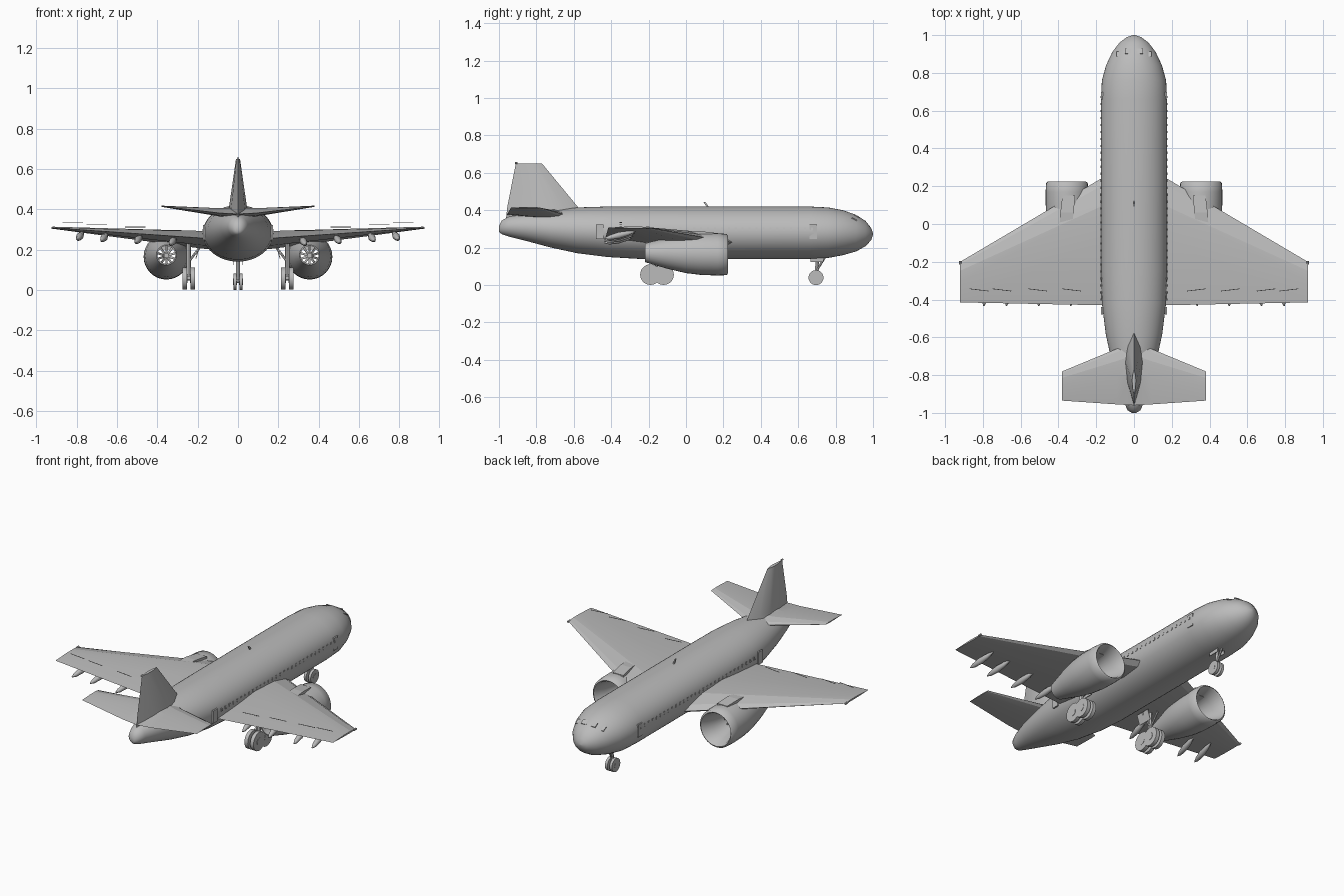
import bpy, bmesh, math
from mathutils import Vector, Matrix

if "Cube" in bpy.data.objects:
    bpy.data.objects.remove(bpy.data.objects["Cube"])

grey = bpy.data.materials.new("plain grey")
grey.use_nodes = True
COLOUR = (0.5, 0.5, 0.5, 1)
grey.diffuse_color = COLOUR
grey.node_tree.nodes["Principled BSDF"].inputs["Base Color"].default_value = COLOUR


def finish(name, bm, angle=30, mirror=False):
    """Turn a bmesh into a shaded, optionally mirrored object."""
    bmesh.ops.recalc_face_normals(bm, faces=bm.faces)
    me = bpy.data.meshes.new(name)
    bm.to_mesh(me)
    bm.free()
    me.materials.append(grey)
    ob = bpy.data.objects.new(name, me)
    bpy.context.collection.objects.link(ob)
    if mirror:
        ob.modifiers.new("mirror", "MIRROR")
    if angle:
        bpy.ops.object.select_all(action="DESELECT")
        ob.select_set(True)
        bpy.context.view_layer.objects.active = ob
        bpy.ops.object.shade_smooth_by_angle(angle=math.radians(angle))
    return ob


def loft(bm, rings, loop=False):
    """Skin a list of equally sized point rings; cap the ends unless looped."""
    rows = [[bm.verts.new(p) for p in r] for r in rings]
    pairs = list(zip(rows, rows[1:])) + ([(rows[-1], rows[0])] if loop else [])
    for a, b in pairs:
        for i in range(len(a)):
            j = (i + 1) % len(a)
            bm.faces.new((a[i], a[j], b[j], b[i]))
    if not loop:
        bm.faces.new(rows[0])
        bm.faces.new(rows[-1])


def oval(x, y, z, rx, rz, n=32):
    return [(x + rx * math.cos(t * math.tau / n), y, z + rz * math.sin(t * math.tau / n))
            for t in range(n)]


def rod(bm, a, b, r1, r2=None, n=12):
    a, b = Vector(a), Vector(b)
    d = b - a
    m = Matrix.Translation((a + b) / 2) @ d.to_track_quat("Z", "Y").to_matrix().to_4x4()
    bmesh.ops.create_cone(bm, cap_ends=True, segments=n, radius1=r1,
                          radius2=r1 if r2 is None else r2, depth=d.length, matrix=m)


def box(bm, centre, size, rot=0, axis="Z"):
    m = Matrix.Translation(centre) @ Matrix.Rotation(rot, 4, axis) @ Matrix.Diagonal((*size, 1))
    bmesh.ops.create_cube(bm, size=1, matrix=m)


# Fuselage: stations of y, half width, bottom and top
STATIONS = [(-1, .012, .285, .315), (-.985, .035, .272, .345), (-.95, .05, .26, .365),
            (-.85, .085, .235, .385), (-.72, .12, .2, .4), (-.58, .15, .17, .415),
            (-.42, .17, .15, .42), (-.25, .175, .14, .42), (.66, .175, .14, .42),
            (.76, .17, .145, .415), (.84, .148, .16, .4), (.91, .115, .18, .375),
            (.96, .077, .208, .343), (.99, .037, .24, .305), (1, .006, .268, .276)]
bm = bmesh.new()
loft(bm, [oval(0, y, (lo + hi) / 2, w, (hi - lo) / 2, 48) for y, w, lo, hi in STATIONS])
finish("fuselage", bm, 50)


def foil(x, lead, trail, z, thick, rise=0):
    """Faceted wing section from leading to trailing edge and back below."""
    c = lead - trail
    outline = [(0, 0), (.06, .3), (.22, .6), (.5, .62), (1, .02), (.6, -.3), (.25, -.4), (.06, -.25)]
    return [(x, lead - c * u, z + thick * v + rise * u) for u, v in outline]


# Wings and tailplane
bm = bmesh.new()
loft(bm, [foil(.08, .3, -.43, .225, .085, .025), foil(.175, .24, -.43, .23, .08, .025),
          foil(.92, -.2, -.415, .307, .01)])
finish("wing", bm, 10, True)
bm = bmesh.new()
loft(bm, [foil(.0, -.62, -.96, .375, .05), foil(.09, -.66, -.955, .38, .04),
          foil(.38, -.78, -.935, .414, .006)])
finish("tailplane", bm, 10, True)

# Fin
bm = bmesh.new()


def fin_ring(z, lead, trail, half):
    c = lead - trail
    side = [(.2, .7), (.42, 1), (.7, .75)]
    return ([(0, lead, z)] + [(half * w, lead - c * u, z) for u, w in side] + [(0, trail, z)]
            + [(-half * w, lead - c * u, z) for u, w in reversed(side)])


loft(bm, [fin_ring(.33, -.52, -.965, .056), fin_ring(.42, -.58, -.955, .043),
          fin_ring(.65, -.77, -.91, .01)])
finish("fin", bm, 15)

# Engine nacelle: closed lathe of outer skin and inner duct
EX, EZ = .355, .163
SKIN = [(.225, .1), (.217, .11), (.17, .113), (.08, .112), (0, .104), (-.1, .083), (-.22, .05),
        (-.22, .044), (-.05, .052), (.07, .056), (.15, .078), (.217, .093)]
bm = bmesh.new()
loft(bm, [oval(EX, y, EZ + .01 * (.22 - y) / .44, r, r) for y, r in SKIN], True)
finish("engine_nacelle", bm, 50, True)

# Fan blades and hub in the duct
bm = bmesh.new()
for y in (.07, -.16):
    for k in range(10):
        a = k * math.tau / 10
        m = (Matrix.Translation((EX, y, EZ + .005)) @ Matrix.Rotation(a, 4, "Y")
             @ Matrix.Translation((0, 0, .03)) @ Matrix.Rotation(.6, 4, "Z")
             @ Matrix.Diagonal((.011, .003, .046, 1)))
        bmesh.ops.create_cube(bm, size=1, matrix=m)
rod(bm, (EX, -.19, EZ + .008), (EX, .07, EZ + .005), .013)
rod(bm, (EX, .07, EZ + .005), (EX, .1, EZ + .004), .013, .001)
finish("engine_fan", bm, 30, True)

# Pylon: swept slab between nacelle and wing
bm = bmesh.new()
loft(bm, [[(x - w, y, lo), (x + w, y, lo), (x + w, y, hi), (x - w, y, hi)]
          for x, y, w, lo, hi in [(.345, .15, .034, .24, .28), (.355, .06, .035, .22, .29),
                                  (.36, .0, .034, .2, .288), (.36, -.08, .03, .2, .27)]])
finish("engine_pylon", bm, 0, True)

# Flap track fairings below the trailing edge
bm = bmesh.new()
for x in (.33, .5, .67, .79):
    z = .215 + .055 * x
    path = [(-.27, .028, .003), (-.31, .018, .013), (-.36, .007, .018), (-.41, -.004, .012),
            (-.435, -.008, .003)]
    loft(bm, [oval(x - .15 * (y + .4), y, z + dz, r, r, 12) for y, dz, r in path])
finish("flap_fairing", bm, 40, True)

# Spoiler strips standing over the wing
bm = bmesh.new()
for x, z in ((.33, .295), (.51, .312), (.7, .325), (.82, .335)):
    rod(bm, (x - .05, -.355, z), (x + .05, -.343, z), .002, n=6)
finish("spoiler_strip", bm, 0, True)

# Wing tip lights and fin light
bm = bmesh.new()
rod(bm, (.92, -.215, .307), (.92, -.195, .307), .006)
finish("wing_tip_light", bm, 30, True)
bm = bmesh.new()
rod(bm, (0, -.915, .652), (0, -.9, .652), .005)
finish("fin_light", bm)

# Main landing gear: four-wheel bogie, leg, brace and door
bm = bmesh.new()
for y in (-.19, -.12):
    rod(bm, (.218, y, .056), (.272, y, .056), .009)
    for x in (.225, .263):
        rod(bm, (x - .011, y, .056), (x + .011, y, .056), .055, n=28)
        rod(bm, (x - .013, y, .056), (x + .013, y, .056), .022, n=16)
box(bm, (.244, -.155, .06), (.016, .09, .016))
rod(bm, (.244, -.155, .06), (.244, -.155, .23), .011)
rod(bm, (.244, -.155, .14), (.19, -.155, .21), .006)
rod(bm, (.244, -.155, .13), (.244, -.09, .21), .006)
box(bm, (.2, -.155, .185), (.004, .09, .06), -.3, "Y")
finish("main_gear", bm, 30, True)

# Nose landing gear
bm = bmesh.new()
for x in (-.015, .015):
    rod(bm, (x - .008, .695, .04), (x + .008, .695, .04), .04, n=24)
    rod(bm, (x - .0095, .695, .04), (x + .0095, .695, .04), .016)
rod(bm, (-.02, .695, .04), (.02, .695, .04), .007)
rod(bm, (0, .695, .04), (0, .705, .16), .009)
rod(bm, (0, .7, .08), (0, .75, .16), .006)
for x in (-.022, .022):
    box(bm, (x, .7, .135), (.003, .07, .025))
finish("nose_gear", bm)

# Cabin windows, doors and cockpit panes as thin plates
bm = bmesh.new()
for k in range(30):
    y = -.4 + k * .037
    box(bm, (.1725, y, .3), (.005, .011, .016), -.15, "Y")
for y in (.68, -.46):
    box(bm, (.169, y, .285), (.009, .04, .075))
finish("cabin_window", bm, 0, True)
bm = bmesh.new()
for x, y, z in ((.03, .915, .368), (.075, .9, .352)):
    box(bm, (x, y, z), (.035, .03, .005), -.5, "X")
finish("cockpit_pane", bm, 0, True)

# Blade aerial on the roof
bm = bmesh.new()
loft(bm, [[(-.003, y, z), (.003, y, z), (.003, y - .012, z), (-.003, y - .012, z)]
          for y, z in ((.125, .415), (.105, .443))])
finish("roof_aerial", bm, 0)
